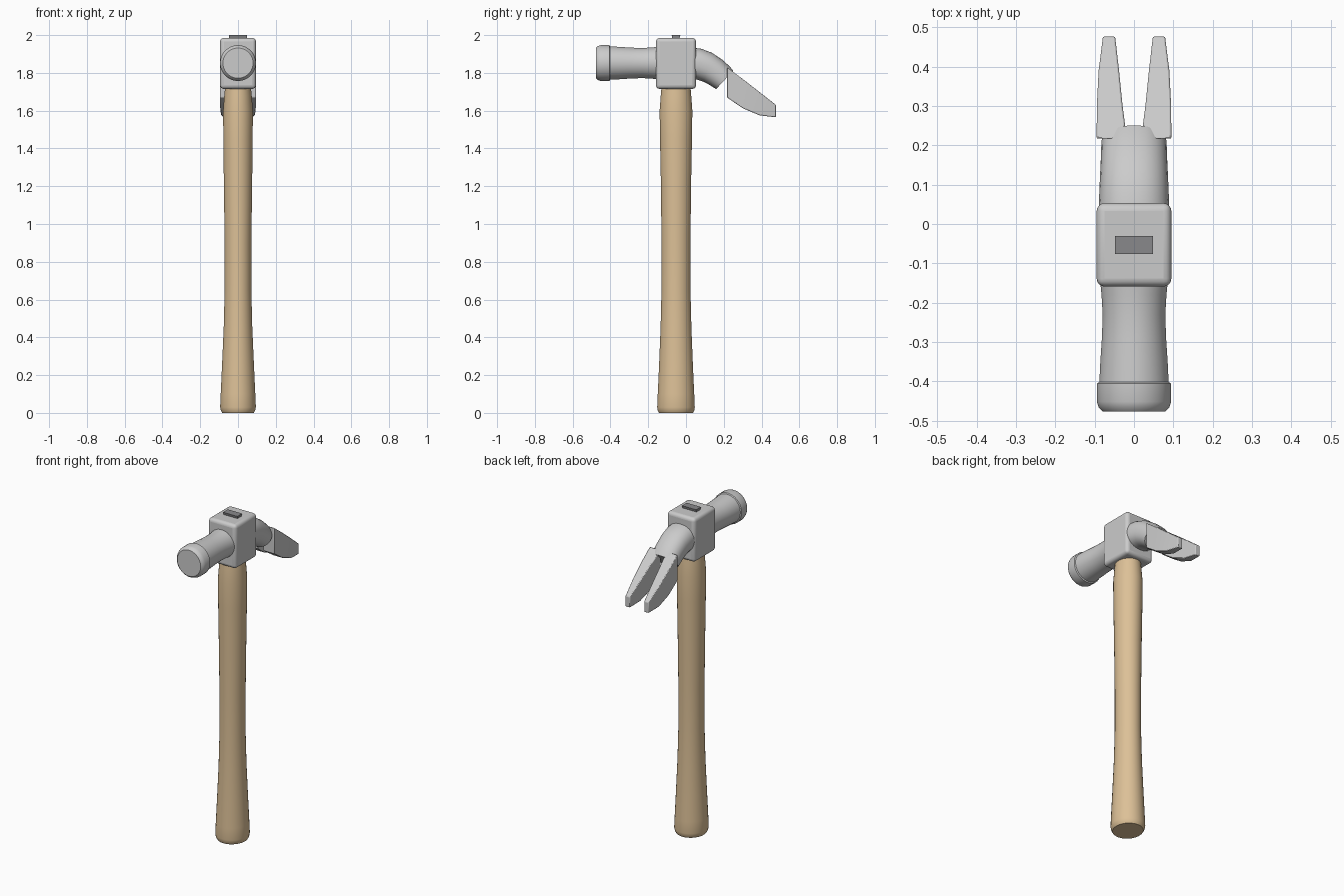
import bpy, bmesh, math
from mathutils import Vector

if "Cube" in bpy.data.objects:
    bpy.data.objects.remove(bpy.data.objects["Cube"])

CY, CZ = -0.053, 1.852      # handle axis (y) and striking axis (z)


def material(name, rgb):
    m = bpy.data.materials.new(name)
    m.diffuse_color = (*rgb, 1)
    m.use_nodes = True
    m.node_tree.nodes["Principled BSDF"].inputs["Base Color"].default_value = m.diffuse_color
    return m


wood = material("wood", (0.72, 0.53, 0.31))
dark = material("dark_steel", (0.25, 0.25, 0.26))


def loft(name, rings, mat=None, angle=35, bevel=0, segs=2):
    """Skin a list of closed rings and cap both ends."""
    bm = bmesh.new()
    vs = [[bm.verts.new(p) for p in r] for r in rings]
    n = len(vs[0])
    for a, b in zip(vs, vs[1:]):
        for i in range(n):
            j = (i + 1) % n
            bm.faces.new((a[i], a[j], b[j], b[i]))
    bm.faces.new(vs[0])
    bm.faces.new(vs[-1])
    bmesh.ops.recalc_face_normals(bm, faces=bm.faces)
    me = bpy.data.meshes.new(name)
    bm.to_mesh(me)
    bm.free()
    ob = bpy.data.objects.new(name, me)
    bpy.context.collection.objects.link(ob)
    if mat:
        me.materials.append(mat)
    if bevel:
        b = ob.modifiers.new("bevel", 'BEVEL')
        b.width, b.segments = bevel, segs
        b.limit_method, b.angle_limit = 'ANGLE', math.radians(30)
    bpy.ops.object.select_all(action='DESELECT')
    ob.select_set(True)
    bpy.context.view_layer.objects.active = ob
    bpy.ops.object.shade_smooth_by_angle(angle=math.radians(angle))
    return ob


def oval(c, u, v, ru, rv, n=32, power=2.0):
    """Ring around c in the plane of u and v; power above 2 squares it off."""
    c, u, v = Vector(c), Vector(u), Vector(v)
    pts = []
    for i in range(n):
        t = 2 * math.pi * (i + 0.5) / n
        k, s = math.cos(t), math.sin(t)
        f = lambda w: math.copysign(abs(w) ** (2 / power), w)
        pts.append(c + u * ru * f(k) + v * rv * f(s))
    return pts


def rect(x, y0, y1, z):
    return [(-x, y0, z), (x, y0, z), (x, y1, z), (-x, y1, z)]


X, Y, Z = (1, 0, 0), (0, 1, 0), (0, 0, 1)

# handle: oval section, slim waist, flared butt (z, half width x, half depth y)
grip = [(0, .084, .090), (.012, .091, .097), (.03, .095, .100), (.10, .092, .097),
        (.25, .085, .090), (.45, .076, .082), (.65, .071, .077), (.9, .071, .077),
        (1.2, .075, .080), (1.45, .078, .085), (1.6, .079, .087),
        (1.68, .073, .081), (1.75, .066, .075)]
loft("handle", [oval((0, CY, z), X, Y, a, b) for z, a, b in grip], wood)

# head block with rounded edges, and the wedge in its top
loft("head_block", [rect(.095, CY - .106, CY + .106, z) for z in (1.715, 1.985)],
     bevel=.02, segs=4)
loft("wedge", [rect(.046, CY - .014, CY + .014, 1.96),
               rect(.048, CY - .023, CY + .023, 2.0)], dark)

# striking neck and face
neck = [(-.14, .087), (-.18, .083), (-.23, .080), (-.29, .082), (-.35, .086), (-.41, .089)]
loft("poll_neck", [oval((0, y, CZ), X, Z, r, r) for y, r in neck])
face = [(-.402, .089), (-.406, .095), (-.452, .095), (-.467, .090), (-.477, .080)]
loft("striking_face", [oval((0, y, CZ), X, Z, r, r) for y, r in face], angle=45)

# curved neck of the claw: (y, z, tilt in degrees, half width, half height)
claw = [(.03, 1.85, 0, .090, .084), (.07, 1.846, 6, .089, .083),
        (.115, 1.830, 17, .087, .080), (.155, 1.805, 29, .085, .075),
        (.185, 1.781, 38, .084, .071), (.205, 1.763, 43, .083, .067)]
loft("claw_neck", [oval((0, y, z), X, (0, math.sin(math.radians(t)), math.cos(math.radians(t))),
                        a, b, power=2.3) for y, z, t, a, b in claw])

# two tapered prongs: (y, inner x, outer x, bottom z, top z)
prong = [(.217, .018, .095, 1.67, 1.83), (.30, .029, .0945, 1.613, 1.768),
         (.39, .038, .090, 1.575, 1.698), (.477, .048, .079, 1.565, 1.63)]
for side, s in (("left", -1), ("right", 1)):
    rings = [[(s * a, y, lo), (s * b, y, lo), (s * b, y, hi), (s * a, y, hi)]
             for y, a, b, lo, hi in prong]
    loft("claw_prong_" + side, rings, bevel=.004, segs=2)
